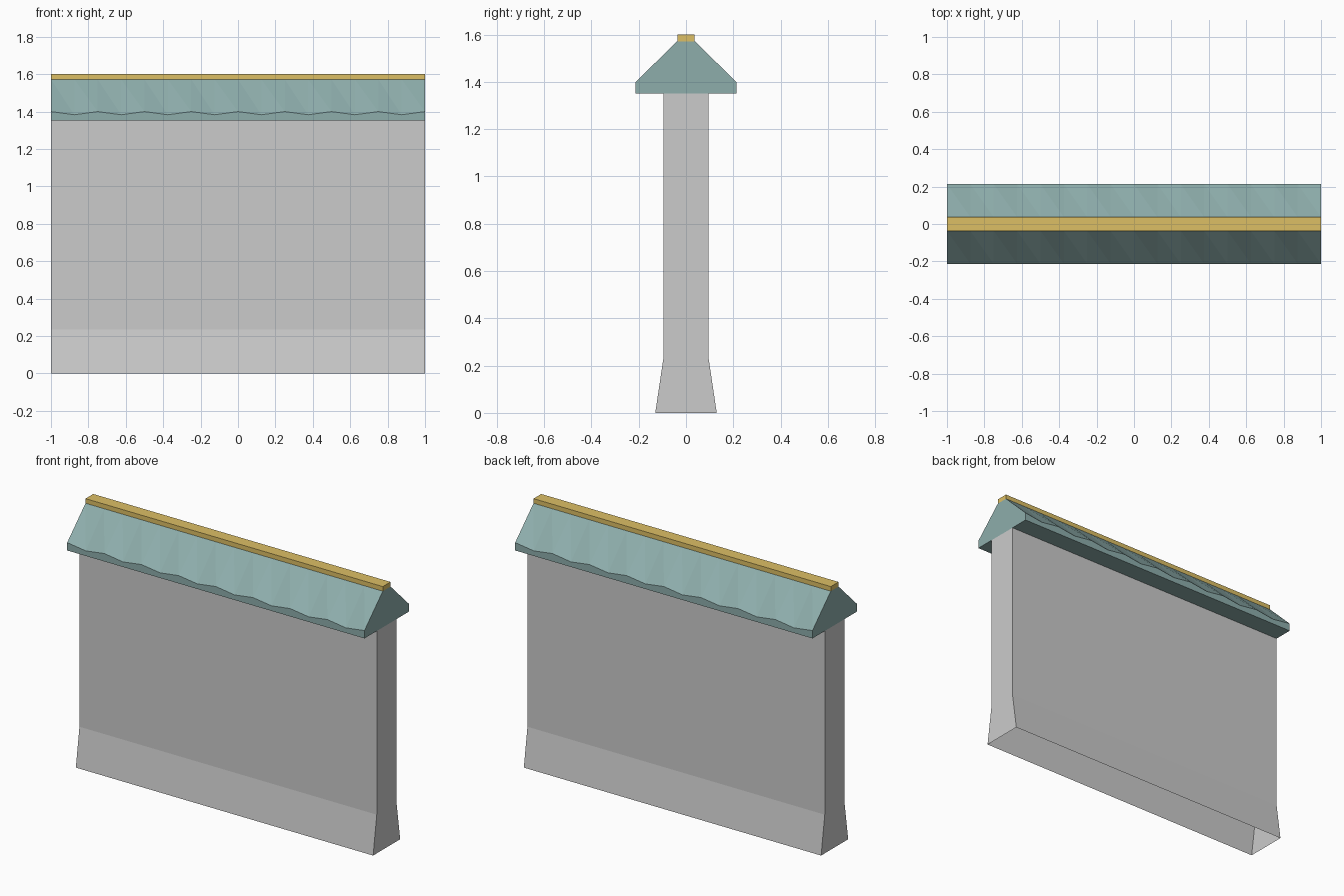
import bpy, bmesh

if "Cube" in bpy.data.objects:
    bpy.data.objects.remove(bpy.data.objects["Cube"])


def material(name, rgb):
    m = bpy.data.materials.new(name)
    m.diffuse_color = (*rgb, 1)
    m.use_nodes = True
    m.node_tree.nodes["Principled BSDF"].inputs["Base Color"].default_value = m.diffuse_color
    return m


def finish(name, bm, mat=None):
    bmesh.ops.remove_doubles(bm, verts=bm.verts, dist=1e-5)
    bmesh.ops.recalc_face_normals(bm, faces=bm.faces)
    me = bpy.data.meshes.new(name)
    bm.to_mesh(me)
    bm.free()
    if mat:
        me.materials.append(mat)
    ob = bpy.data.objects.new(name, me)
    bpy.context.collection.objects.link(ob)
    return ob


def face(bm, *pts):
    return bm.faces.new([bm.verts.new(p) for p in pts])


# Wall: slab with a flared foot, open underneath
profile = [(0.13, 0), (0.095, 0.235), (0.095, 1.352)]
bm = bmesh.new()
for s in (-1, 1):
    for (y0, z0), (y1, z1) in zip(profile, profile[1:]):
        face(bm, (-1, s * y0, z0), (1, s * y0, z0), (1, s * y1, z1), (-1, s * y1, z1))
        face(bm, (s, -y0, z0), (s, y0, z0), (s, y1, z1), (s, -y1, z1))
finish("wall", bm)

# Roof: two slopes with a rippled eave line, the back being the front turned half round
EAVE, RIDGE, Z0, Z1 = 0.213, 0.037, 1.352, 1.572
N = 16
bm = bmesh.new()
for s in (1, -1):
    for i in range(N):
        xa, xb = s * (-1 + 2 * i / N), s * (-1 + 2 * (i + 1) / N)
        za, zb = (1.40 if k % 2 == 0 else 1.383 for k in (i, i + 1))
        e, r = -s * EAVE, -s * RIDGE
        face(bm, (xa, r, Z1), (xa, e, za), (xb, e, zb))
        face(bm, (xa, r, Z1), (xb, e, zb), (xb, r, Z1))
        face(bm, (xa, e, Z0), (xb, e, Z0), (xb, e, zb), (xa, e, za))
        # underside, half per slope
        face(bm, (xa, e, Z0), (xb, e, Z0), (xb, 0, Z0), (xa, 0, Z0))
    # gable end
    face(bm, (s, -EAVE, Z0), (s, 0, Z0), (s, EAVE, Z0), (s, EAVE, 1.40),
         (s, RIDGE, Z1), (s, -RIDGE, Z1), (s, -EAVE, 1.40))
finish("roof", bm, material("teal_tiles", (0.27, 0.42, 0.41)))

# Ridge cap: gold bar along the top
bm = bmesh.new()
bmesh.ops.create_cube(bm, size=1)
for v in bm.verts:
    v.co = (v.co.x * 2, v.co.y * 2 * RIDGE, Z1 if v.co.z < 0 else 1.60)
finish("ridge_cap", bm, material("gold", (0.72, 0.52, 0.13)))
